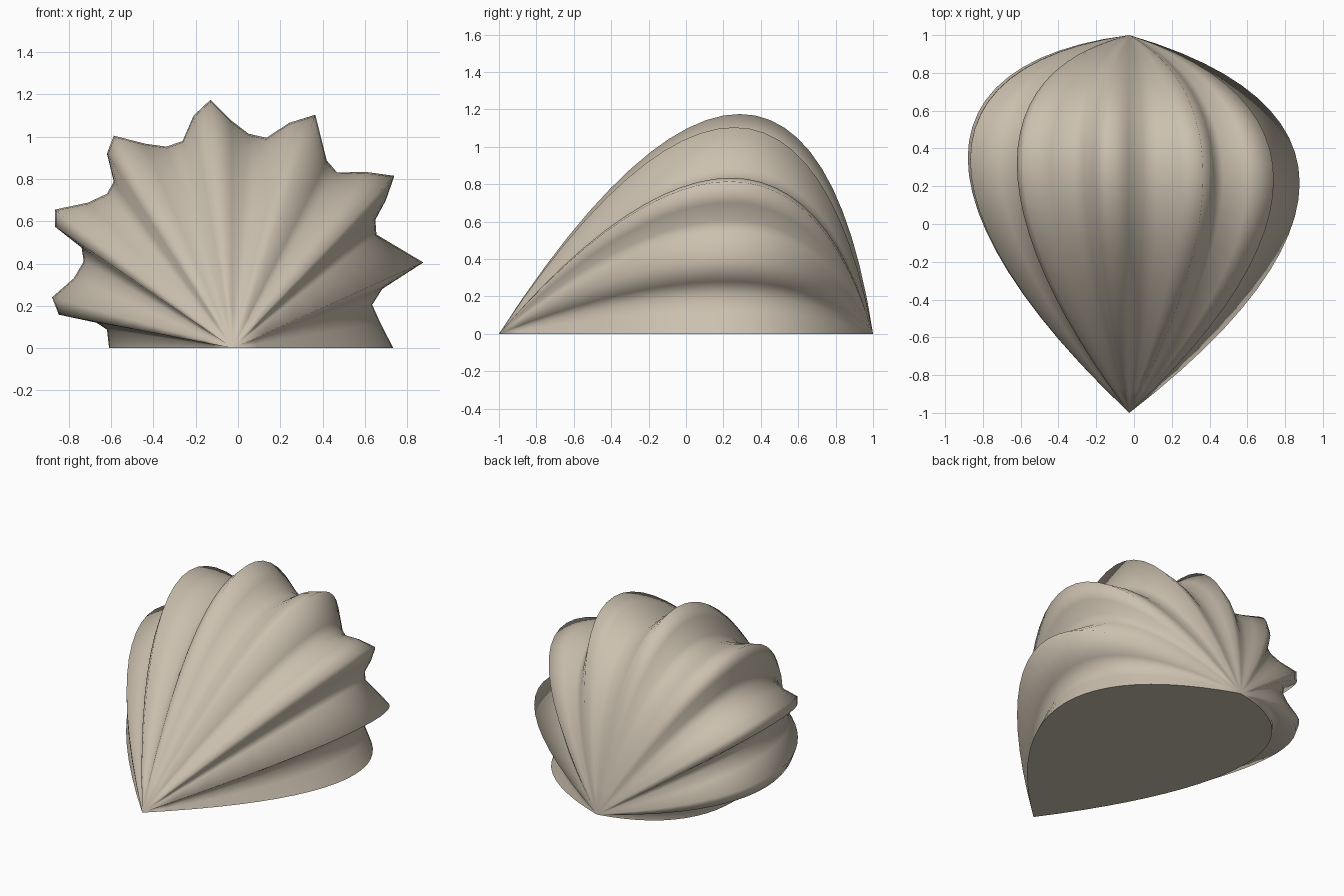
import bpy
import bmesh
from math import hypot
from mathutils import Vector

default = bpy.data.objects.get("Cube")
if default:
    bpy.data.objects.remove(default, do_unlink=True)

ROWS = 24
HUB = -0.025  # x of the axis through both poles

# Widest outline of the ribbed dome (x, z), from the left foot over the top
OUTLINE = [
    (.735, 0), (.675, .116), (.635, .205), (.683, .28), (.877, .405),
    (.655, .537), (.65, .607), (.7, .7), (.74, .815), (.6, .834),
    (.47, .83), (.42, .887), (.366, 1.104), (.243, 1.066), (.135, .995),
    (.05, 1.014), (-.03, 1.075), (-.13, 1.175), (-.21, 1.1), (-.262, .98),
    (-.338, .953), (-.44, .967), (-.588, 1.005), (-.62, .92), (-.588, .787),
    (-.62, .73), (-.71, .688), (-.867, .655), (-.867, .575), (-.74, .475),
    (-.73, .41), (-.777, .33), (-.88, .24), (-.848, .158), (-.67, .12),
    (-.62, .087), (-.61, 0),
]


def rib_point(x, z, t):
    """Point on the arched rib that runs from pole to pole through (x, z)."""
    dx = x - HUB
    lean = dx / hypot(dx, z)
    near, far = -0.08 * lean, 0.75 - 0.11 * lean
    s = 1 - t
    y = -s**3 + 3 * s * s * t * near + 3 * s * t * t * far + t**3
    width = 4 * s * t
    return Vector((HUB + dx * width, y, z * width))


def make_material(name, color):
    mat = bpy.data.materials.new(name)
    mat.use_nodes = True
    mat.diffuse_color = color
    mat.node_tree.nodes["Principled BSDF"].inputs["Base Color"].default_value = color
    return mat


# Ribs meeting at shared front and back poles
bm = bmesh.new()
front = bm.verts.new((HUB, -1, 0))
back = bm.verts.new((HUB, 1, 0))
ribs = []
for x, z in OUTLINE:
    inner = [bm.verts.new(rib_point(x, z, i / ROWS)) for i in range(1, ROWS)]
    ribs.append([front] + inner + [back])

# Skin between neighbouring ribs
for a, b in zip(ribs, ribs[1:]):
    for i in range(ROWS):
        corners = [a[i], a[i + 1], b[i + 1], b[i]]
        face = bm.faces.new(list(dict.fromkeys(corners)))
        face.smooth = True

# Flat underside
base = bm.faces.new(ribs[0] + ribs[-1][-2:0:-1])
base.smooth = False
for edge in base.edges:
    edge.smooth = False

bmesh.ops.recalc_face_normals(bm, faces=bm.faces)
mesh = bpy.data.meshes.new("ribbed_shell")
bm.to_mesh(mesh)
bm.free()

shell = bpy.data.objects.new("ribbed_shell", mesh)
bpy.context.collection.objects.link(shell)
mesh.materials.append(make_material("warm sand", (0.60, 0.53, 0.43, 1)))
